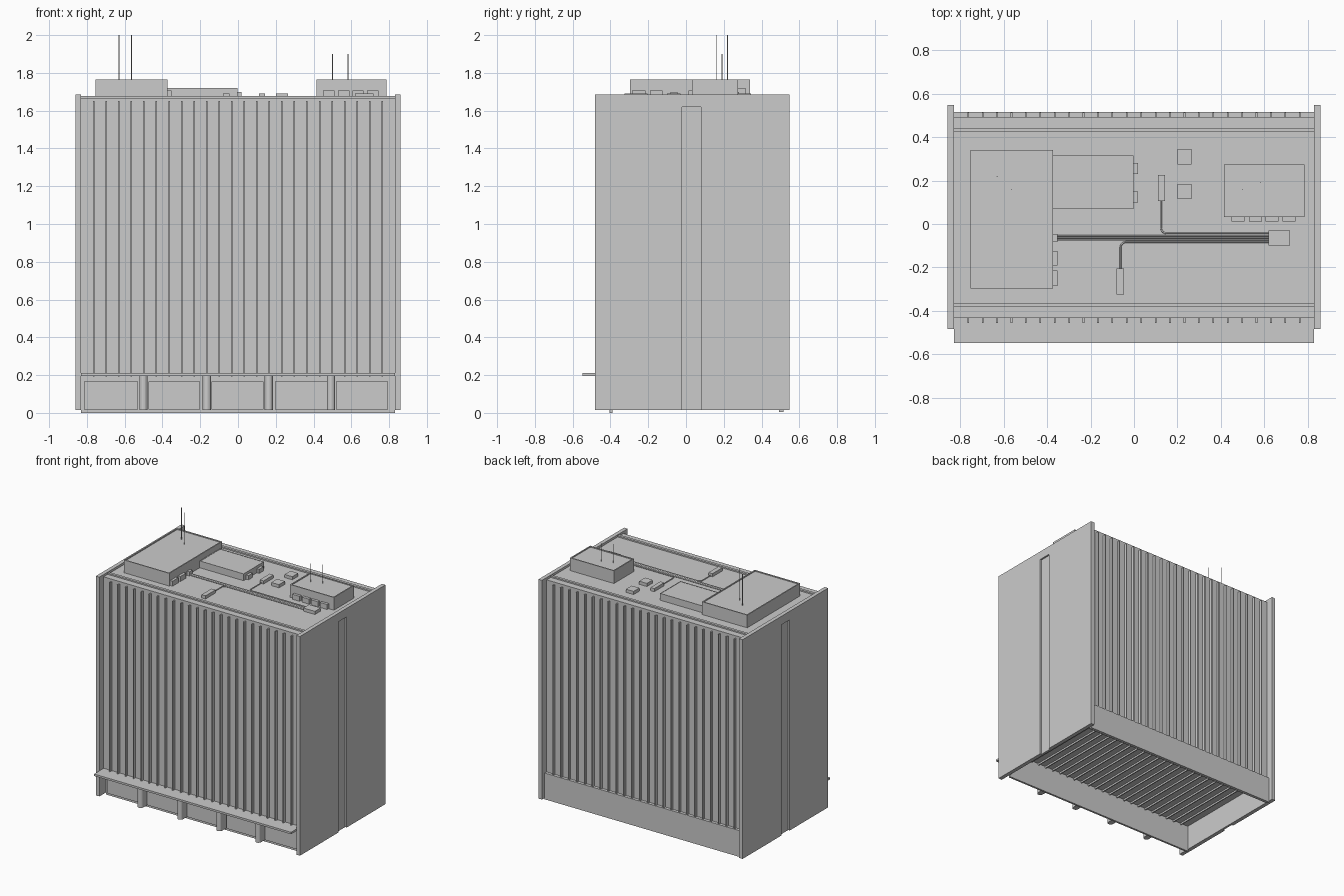
import bpy, bmesh, math

if "Cube" in bpy.data.objects:
    bpy.data.objects.remove(bpy.data.objects["Cube"])

def link(name, bm):
    me = bpy.data.meshes.new(name)
    bm.to_mesh(me)
    bm.free()
    ob = bpy.data.objects.new(name, me)
    bpy.context.collection.objects.link(ob)
    return ob

def add_box(bm, x, y, z):
    v = bmesh.ops.create_cube(bm, size=1)['verts']
    for p in v:
        p.co = [a[0] + (c + 0.5) * (a[1] - a[0]) for a, c in zip((x, y, z), p.co)]
    return v

def boxes(name, items):
    bm = bmesh.new()
    for it in items:
        add_box(bm, *it)
    return link(name, bm)

def rimmed_box(name, x, y, z, rim=0.012, depth=0.006):
    bm = bmesh.new()
    add_box(bm, x, y, z)
    bm.normal_update()
    top = [f for f in bm.faces if f.normal.z > 0.9]
    bmesh.ops.inset_region(bm, faces=top, thickness=rim)
    ext = bmesh.ops.extrude_face_region(bm, geom=top)['geom']
    bmesh.ops.delete(bm, geom=top, context='FACES')
    for v in ext:
        if isinstance(v, bmesh.types.BMVert):
            v.co.z -= depth
    bmesh.ops.recalc_face_normals(bm, faces=bm.faces)
    return link(name, bm)

def cable(name, pts, r=0.004):
    cu = bpy.data.curves.new(name, 'CURVE')
    cu.dimensions = '3D'
    cu.bevel_depth = r
    cu.bevel_resolution = 1
    cu.use_fill_caps = True
    sp = cu.splines.new('POLY')
    sp.points.add(len(pts) - 1)
    for p, c in zip(sp.points, pts):
        p.co = (*c, 1)
    ob = bpy.data.objects.new(name, cu)
    bpy.context.collection.objects.link(ob)

def bend(cx, cy, r, a0, a1, z, n=5):
    return [(cx + r * math.cos(math.radians(a0 + (a1 - a0) * i / n)),
             cy + r * math.sin(math.radians(a0 + (a1 - a0) * i / n)), z) for i in range(n + 1)]

W, DECK = 0.83, 1.668

# Side panels: plan profile has an outer vertical channel, closed above it
for s, name in ((-1, "left_side_panel"), (1, "right_side_panel")):
    xo, xi, xc = s * 0.86, s * W, s * 0.847
    lo, hi = min, max
    def bx(a, b, y, z):
        return ((min(a, b), max(a, b)), y, z)
    boxes(name, [bx(xi, xo, (-0.483, -0.02), (0.015, 1.685)),
                 bx(xi, xo, (0.08, 0.547), (0.015, 1.685)),
                 bx(xi, xc, (-0.02, 0.08), (0.015, 1.62)),
                 bx(xi, xo, (-0.02, 0.08), (1.62, 1.685))])

# Row of upright blades with thin separator fins
pitch = 2 * W / 25
boxes("blades", [((-W + i * pitch, -W + (i + 1) * pitch), (-0.432, 0.492), (0.205, 1.645))
                 for i in range(25)])
boxes("separator_fins", [((-W + i * pitch - 0.004, -W + i * pitch + 0.004), (-0.455, 0.513), (0.192, 1.65))
                         for i in range(1, 25)])

# Top deck and its long edge rails
boxes("top_deck", [((-W, W), (-0.38, 0.44), (1.64, DECK))])
boxes("deck_rails", [((-W, W), (-0.383, -0.363), (1.64, 1.678)),
                     ((-W, W), (0.423, 0.443), (1.64, 1.678))])
boxes("deck_edges", [((-W, W), (-0.432, -0.383), (1.64, 1.668)),
                     ((-W, W), (0.443, 0.492), (1.64, 1.668))])

# Base: rear skirt, front wall, front panels, shelf
boxes("rear_skirt", [((-W, W), (0.492, 0.515), (0.005, 0.205))])
boxes("front_wall", [((-W, W), (-0.405, -0.39), (0.0, 0.205))])
edges = [(-0.815, -0.53), (-0.475, -0.20), (-0.14, 0.135), (0.195, 0.47), (0.52, 0.795)]
boxes("front_panels", [(e, (-0.415, -0.404), (0.018, 0.165)) for e in edges])
boxes("front_shelf", [((-W, W), (-0.547, -0.43), (0.195, 0.21))])

# Round-nosed pillars below the shelf
bm = bmesh.new()
for x in (-0.50, -0.165, 0.163, 0.492):
    add_box(bm, (x - 0.022, x + 0.022), (-0.455, -0.40), (0.015, 0.197))
    v = bmesh.ops.create_cone(bm, segments=16, radius1=0.022, radius2=0.022,
                              depth=0.182, cap_ends=True)['verts']
    bmesh.ops.translate(bm, verts=v, vec=(x, -0.456, 0.106))
link("pillars", bm)

# Roof equipment
rimmed_box("large_roof_unit", (-0.754, -0.372), (-0.296, 0.34), (DECK, 1.765))
rimmed_box("right_roof_unit", (0.415, 0.785), (0.033, 0.275), (DECK, 1.765))
rimmed_box("low_roof_unit", (-0.372, -0.002), (0.07, 0.315), (DECK, 1.72), 0.006, 0.002)

tabs = [((-0.372, -0.352), y, (DECK, z)) for y, z in
        (((-0.082, -0.045), 1.70), ((-0.19, -0.125), 1.706), ((-0.285, -0.215), 1.706))]
tabs += [((-0.002, 0.018), y, (DECK, 1.70)) for y in ((0.23, 0.28), (0.1, 0.15))]
tabs += [((x, x + 0.06), (0.012, 0.033), (1.67, 1.708)) for x in (0.45, 0.53, 0.605, 0.683)]
boxes("connectors", tabs)

for i, b in enumerate([((0.2, 0.265), (0.275, 0.345)), ((0.2, 0.265), (0.115, 0.185)),
                       ((0.11, 0.142), (0.105, 0.225)), ((-0.08, -0.046), (-0.325, -0.205)),
                       ((0.62, 0.718), (-0.1, -0.03))]):
    boxes("small_module_%d" % (i + 1), [(*b, (DECK, 1.692))])

# Cables
cz = DECK + 0.005
for i in range(3):
    y = -0.055 - 0.009 * i
    cable("trunk_cable_%d" % (i + 1), [(-0.355, y, cz), (0.63, y, cz)])
cable("rear_branch_cable", [(0.125, 0.11, cz)] + bend(0.15, -0.018, 0.025, 180, 270, cz) + [(0.63, -0.043, cz)])
cable("front_branch_cable", [(-0.062, -0.21, cz)] + bend(-0.037, -0.108, 0.025, 180, 90, cz) + [(0.63, -0.083, cz)])

# Antennas
for i, (x, y, top) in enumerate([(-0.63, 0.22, 2.0), (-0.565, 0.16, 2.0),
                                 (0.5, 0.16, 1.9), (0.582, 0.19, 1.9)]):
    cable("antenna_%d" % (i + 1), [(x, y, 1.755), (x, y, top)], 0.0025)
